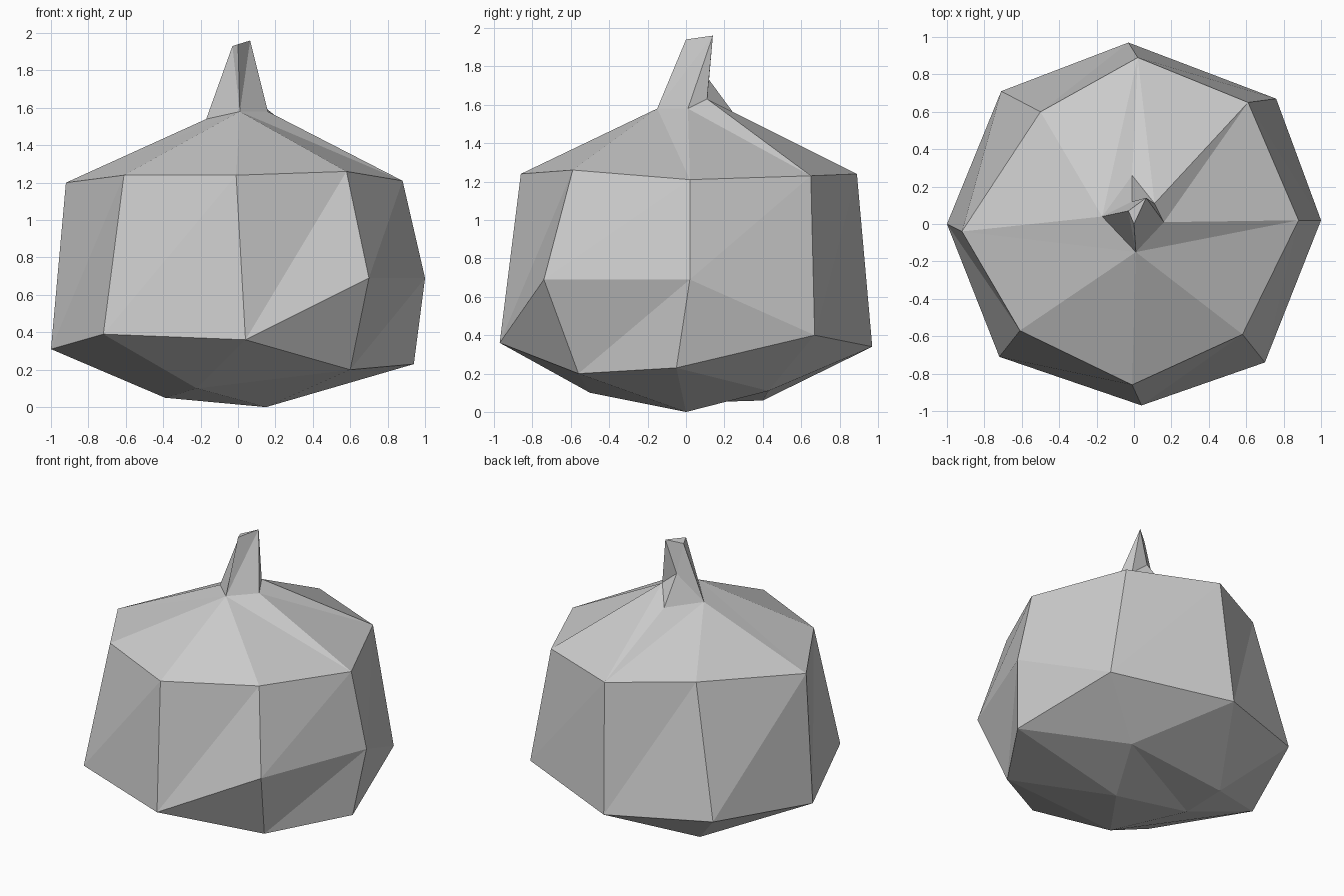
import bpy
import bmesh

default_cube = bpy.data.objects.get("Cube")
if default_cube:
    bpy.data.objects.remove(default_cube, do_unlink=True)

# Single plain grey finish
grey = bpy.data.materials.new("plain grey")
grey.use_nodes = True
tone = (0.6, 0.6, 0.6, 1.0)
grey.diffuse_color = tone
shader = next(n for n in grey.node_tree.nodes if n.type == 'BSDF_PRINCIPLED')
shader.inputs["Base Color"].default_value = tone


def fan(apex, *rim):
    """Triangles joining an apex to each neighbouring pair along a rim."""
    return [(apex, a, b) for a, b in zip(rim, rim[1:])]


def band(lower, upper):
    """Closed band of triangles between two rings of equal length."""
    faces = []
    for i in range(len(lower)):
        j = (i + 1) % len(lower)
        faces += fan(lower[i], lower[j], upper[j], upper[i])
    return faces


def build(name, faces):
    bm = bmesh.new()
    verts = {}
    for face in faces:
        for point in face:
            if point not in verts:
                verts[point] = bm.verts.new(point)
        bm.faces.new([verts[point] for point in face])
    bmesh.ops.recalc_face_normals(bm, faces=bm.faces[:])
    mesh = bpy.data.meshes.new(name)
    bm.to_mesh(mesh)
    bm.free()
    mesh.materials.append(grey)
    obj = bpy.data.objects.new(name, mesh)
    bpy.context.collection.objects.link(obj)
    return obj


# Uneven eight-sided rings, anticlockwise from the +x side
shoulder = [(.88, .02, 1.21), (.61, .65, 1.23), (.02, .89, 1.24), (-.5, .6, 1.27),
            (-.92, -.04, 1.2), (-.61, -.57, 1.24), (-.01, -.86, 1.24), (.58, -.59, 1.26)]
belly = [(1, .02, .69), (.76, .67, .4), (-.03, .97, .34), (-.71, .71, .37),
         (-1, 0, .31), (-.72, -.71, .39), (.04, -.97, .36), (.7, -.74, .69)]

# Lower corners below the raised part of the belly
low_side, low_front = (.94, -.05, .23), (.6, -.56, .2)

# Underside points
foot = (.15, 0, 0)
under_back = (.38, .43, .11)
under_left = (-.39, .4, .06)
under_mid = (-.39, .07, .05)
under_front = (-.22, -.5, .1)

# Stem points: foot, back spur and slanted tip
stem_left, stem_front = (-.17, .04, 1.54), (.01, -.15, 1.58)
stem_right, stem_back = (.16, .01, 1.58), (.11, .11, 1.63)
spur, notch = (-.01, .26, 1.54), (-.01, .12, 1.73)
tip_left, tip_front, tip_back = (-.03, .07, 1.93), (0, 0, 1.94), (.065, .14, 1.96)

# Body: walls, then the raised belly corner
body = band(belly, shoulder)
body += fan(low_front, belly[6], belly[7], belly[0], low_side)
body += fan(belly[0], low_side, belly[1])

# Body: underside
body += fan(under_back, low_side, belly[1], belly[2], under_left, under_mid, foot, low_side)
body += fan(under_left, *belly[2:5], under_mid)
body += fan(under_front, under_mid, *belly[4:7], low_front, foot, under_mid)
body += fan(foot, low_front, low_side)

# Body: sloping top around the stem
body += fan(stem_front, stem_left, *shoulder[4:], shoulder[0], stem_right)
body += fan(stem_right, *shoulder[:2], stem_back)
body += fan(stem_back, *shoulder[1:3], spur)
body += fan(stem_left, spur, *shoulder[2:5])
build("gourd_body", body)

# Stem
stem = fan(stem_front, stem_right, tip_back, tip_front, tip_left, stem_left)
stem += fan(stem_back, stem_right, tip_back, notch, spur)
stem += fan(notch, spur, stem_left, tip_left, tip_back)
stem += fan(tip_front, tip_left, tip_back)
build("stem", stem)
